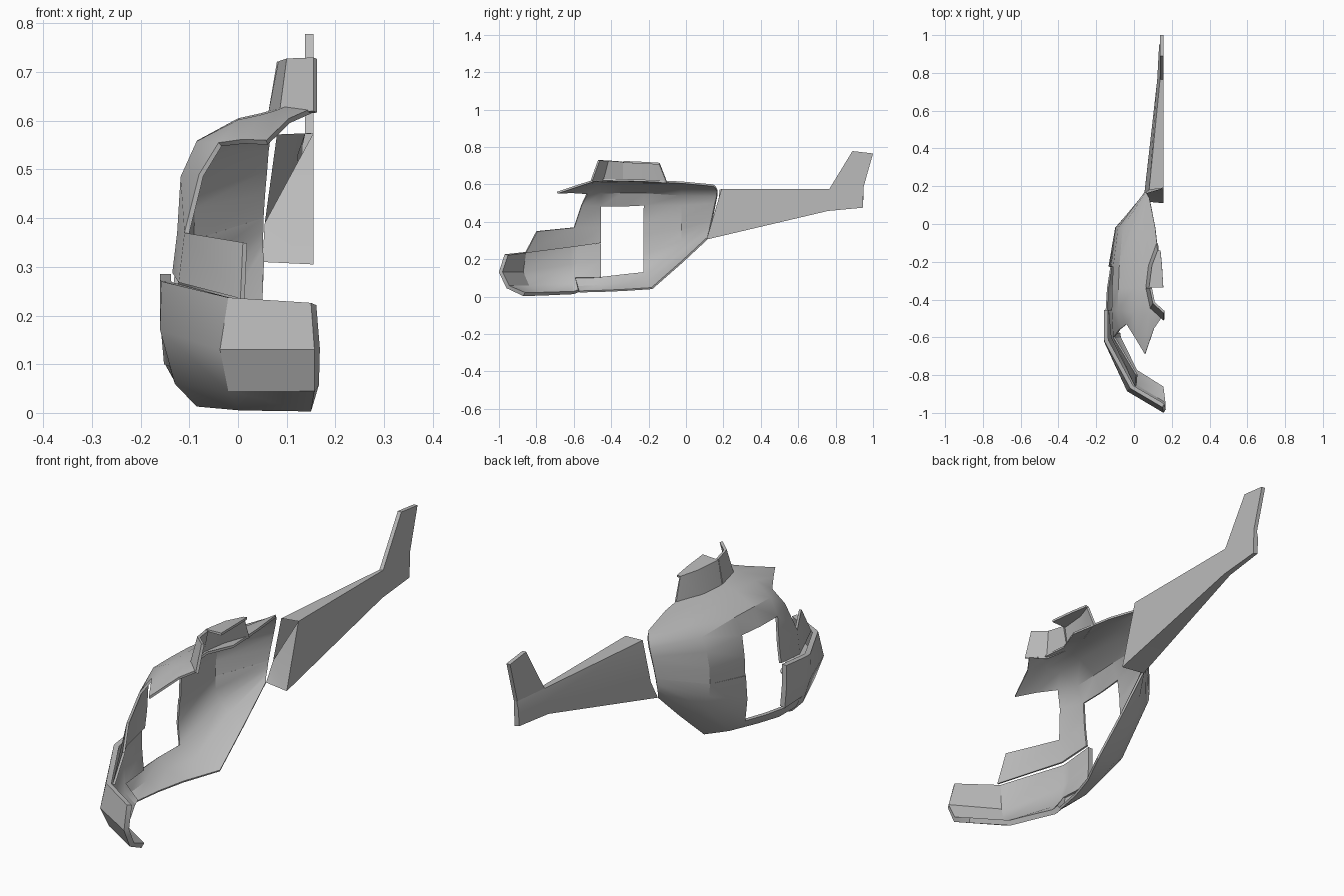
import bpy, math

if "Cube" in bpy.data.objects:
    bpy.data.objects.remove(bpy.data.objects["Cube"], do_unlink=True)

GREY = (0.5, 0.5, 0.5, 1)
mat = bpy.data.materials.new("plain grey")
mat.use_nodes = True
mat.diffuse_color = GREY
mat.node_tree.nodes["Principled BSDF"].inputs["Base Color"].default_value = GREY


def make(name, verts, faces, thick=0, angle=32):
    """Mesh object, optionally thickened inwards, smooth with sharp creases."""
    me = bpy.data.meshes.new(name)
    me.from_pydata(verts, [], faces)
    me.materials.append(mat)
    ob = bpy.data.objects.new(name, me)
    bpy.context.collection.objects.link(ob)
    bpy.ops.object.select_all(action='DESELECT')
    ob.select_set(True)
    bpy.context.view_layer.objects.active = ob
    if thick:
        mod = ob.modifiers.new("thickness", 'SOLIDIFY')
        mod.thickness = thick
        mod.offset = -1
        bpy.ops.object.modifier_apply(modifier=mod.name)
    bpy.ops.object.shade_smooth_by_angle(angle=math.radians(angle))
    return ob


def shell(name, columns, thick):
    """Panel from columns of points (front to back, bottom to top); None leaves an opening."""
    verts, index, faces = [], {}, []
    for c, col in enumerate(columns):
        for r, p in enumerate(col):
            if p:
                index[c, r] = len(verts)
                verts.append(p)
    for c in range(len(columns) - 1):
        for r in range(len(columns[0]) - 1):
            quad = [(c, r), (c, r + 1), (c + 1, r + 1), (c + 1, r)]
            if all(k in index for k in quad):
                faces.append([index[k] for k in quad])
    return make(name, verts, faces, thick)


N = None

# Nose band wrapping from the centre line to the front of the door
shell("nose_bumper", [
    [(.150, -.87, .003), (.157, -.96, .045), (.157, -1.0, .13), (.150, -.97, .226)],
    [(.005, -.78, .005), (-.02, -.85, .045), (-.037, -.885, .13), (-.02, -.87, .237)],
    [(-.085, -.60, .013), (-.13, -.61, .06), (-.16, -.62, .17), (-.157, -.62, .27)],
    [(-.09, -.57, .025), (-.14, -.59, .095), (-.16, -.58, .18), (-.16, -.58, .273)],
    [N, (-.152, -.455, .10), (-.16, -.455, .19), (-.16, -.455, .285)],
], .022)

# Lower hull: door sill and the belly sweeping up to the rear
shell("lower_hull", [
    [(-.085, -.57, .022), (-.12, -.58, .05), (-.135, -.59, .095), N, N],
    [(-.065, -.45, .025), (-.125, -.455, .055), (-.15, -.455, .10), N, N],
    [(-.03, -.33, .03), (-.105, -.34, .065), (-.143, -.34, .112), N, N],
    [(.04, -.18, .04), (-.065, -.20, .075), (-.125, -.225, .125),
     (-.135, -.225, .22), (-.128, -.225, .32)],
    [(.045, -.02, .18), (-.03, -.02, .21), (-.075, -.02, .25),
     (-.097, -.02, .30), (-.10, -.02, .355)],
    [(.05, .12, .31), (.046, .125, .33), (.045, .13, .35), (.045, .135, .375), (.045, .14, .40)],
], .01)

# Upper cabin: windscreen frame, pillar, roof and rear side, with the door left open
shell("upper_cabin", [
    [(.005, -.86, .235), (.01, -.80, .35), N, N, N, N, N, N],
    [(-.122, -.60, .268), (-.11, -.60, .37), (-.08, -.56, .49), (-.04, -.53, .555),
     (.01, -.61, .562), (.058, -.69, .56), (.105, -.555, .605), (.15, -.49, .625)],
    [(-.135, -.455, .288), (-.125, -.455, .37), (-.118, -.455, .485), (-.085, -.455, .558),
     (0, -.47, .602), (.05, -.49, .613), (.08, -.47, .622), (.10, -.45, .63)],
    [N, N, (-.116, -.34, .485), (-.083, -.34, .56), (0, -.34, .605), (.045, -.34, .615),
     (.07, -.34, .622), (.09, -.34, .628)],
    [(-.125, -.225, .32), (-.122, -.225, .40), (-.11, -.225, .49), (-.078, -.225, .56),
     (0, -.225, .602), (.05, -.225, .613), (.09, -.225, .62), (.135, -.225, .625)],
    [(-.10, -.02, .355), (-.098, -.02, .42), (-.085, -.02, .49), (-.06, -.02, .545),
     (-.01, -.02, .583), (.04, -.02, .60), (.08, -.02, .61), (.112, -.02, .615)],
    [(.045, .14, .40), (.048, .15, .45), (.052, .16, .50), (.055, .168, .54),
     (.06, .168, .57), (.068, .16, .588), (.073, .15, .597), (.08, .14, .60)],
], .01)

# Rotor housing: curled front wall, and a rear wall with a flat lid
shell("front_rotor_housing", [
    [(.155, -.51, .62), (.155, -.47, .73)],
    [(.085, -.45, .615), (.10, -.42, .728)],
    [(.062, -.34, .615), (.083, -.34, .722)],
], .012)
shell("rear_rotor_housing", [
    [(.062, -.335, .615), (.08, -.335, .722), (.155, -.335, .725)],
    [(.075, -.22, .61), (.095, -.22, .718), (.148, -.22, .72)],
    [(.118, -.10, .61), (.125, -.14, .713), (.14, -.14, .715)],
], .01)

# Tail boom: tapering half tube with a flat inner side and a folded front cap
sections = [
    [(.155, .19, .575), (.08, .18, .572), (.055, .16, .39), (.05, .12, .31), (.155, .11, .305)],
    [(.155, .765, .575), (.138, .765, .573), (.123, .765, .53), (.123, .76, .465), (.155, .76, .458)],
    [(.155, .95, .59), (.142, .95, .59), (.133, .95, .55), (.133, .945, .48), (.155, .945, .475)],
]
verts = [p for s in sections for p in s]
faces = [(a * 5 + i, a * 5 + (i + 1) % 5, a * 5 + 5 + (i + 1) % 5, a * 5 + 5 + i)
         for a in range(2) for i in range(5)]
faces += [(0, 2, 4), (2, 3, 4), (10, 11, 12, 13, 14)]
make("tail_boom", verts, faces)

# Upright tail fin
outline = [(.765, .573), (.95, .588), (1.0, .765), (.89, .778)]
verts = [(x, y, z) for x in (.155, .138) for y, z in outline]
faces = [(0, 1, 2, 3), (7, 6, 5, 4)] + [(i, i + 4, (i + 1) % 4 + 4, (i + 1) % 4) for i in range(4)]
make("tail_fin", verts, faces)
